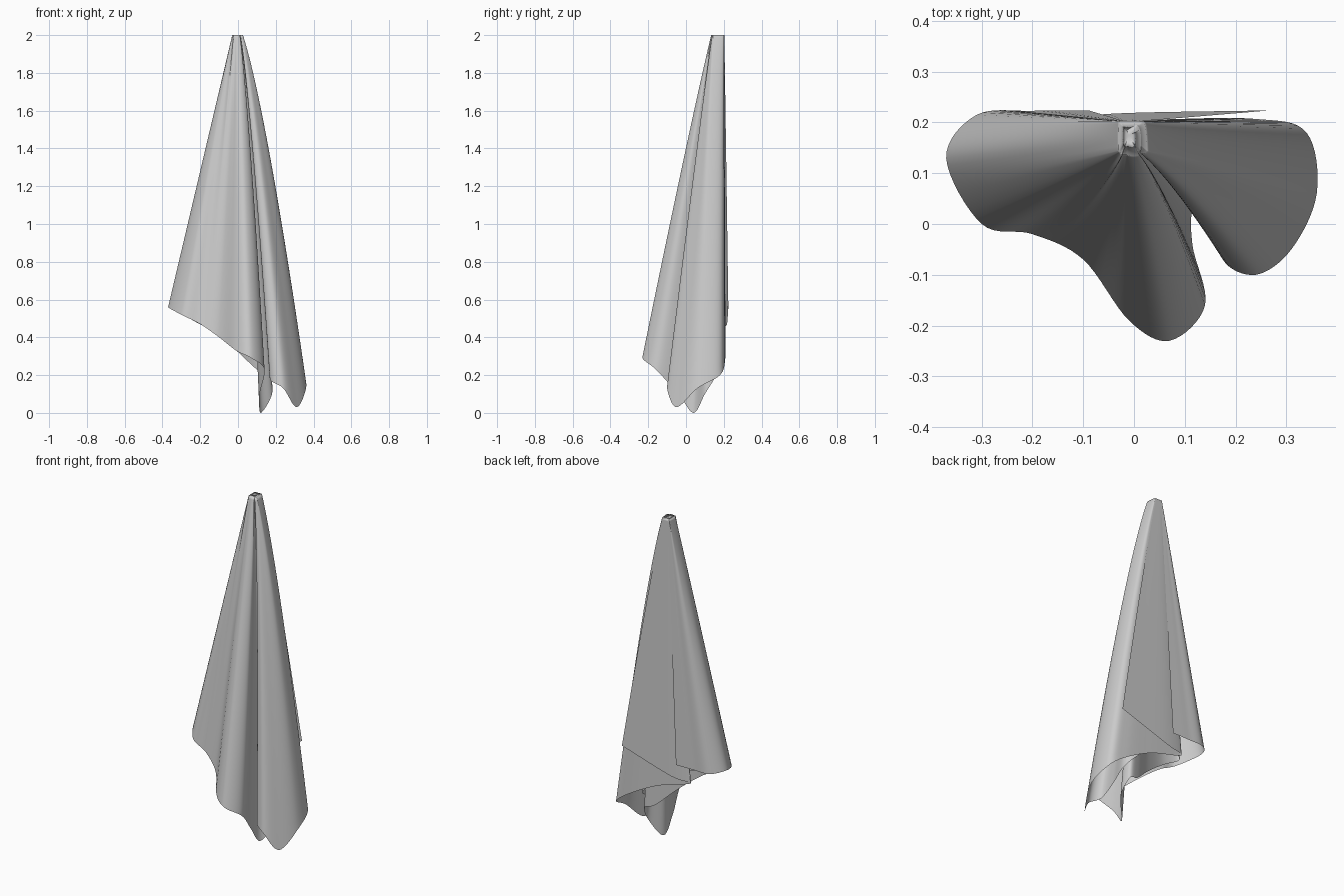
import bpy, bmesh
from mathutils import Vector

cube = bpy.data.objects.get("Cube")
if cube:
    bpy.data.objects.remove(cube, do_unlink=True)

# Plain light cloth colour
mat = bpy.data.materials.new("light_grey_cloth")
mat.use_nodes = True
colour = (0.6, 0.6, 0.6, 1)
mat.diffuse_color = colour
mat.node_tree.nodes["Principled BSDF"].inputs["Base Color"].default_value = colour

# Hem path through the folds: x, y, z, sideways bulge exponent
HEM = [
    (-.09, .224, .55, 1), (-.2, .223, .55, 1), (-.31, .215, .55, 1),
    (-.37, .13, .56, 1), (-.3, .0, .52, 1), (-.2, -.02, .47, 1),
    (-.1, -.07, .4, 1), (-.01, -.19, .33, 1), (.07, -.23, .29, .85),
    (.14, -.16, .23, .75), (.115, -.04, .1, .75), (.12, .04, .0, .75),
    (.18, .1, .1, .75), (.165, .16, .2, .75), (.1, .15, .23, .8),
    (-.02, .1, .34, 1), (-.15, .07, .44, 1), (-.25, .09, .5, 1),
    (-.15, .14, .5, 1), (.0, .17, .44, .9), (.12, .185, .35, .8),
    (.19, .14, .27, .75), (.17, .02, .22, .75), (.175, -.07, .17, .75),
    (.24, -.1, .13, .75), (.31, -.05, .03, .75), (.36, .06, .13, .75),
    (.34, .18, .2, .78), (.24, .207, .28, .85), (.05, .206, .38, .9),
    (-.17, .198, .45, 1), (-.05, .217, .47, 1), (.27, .224, .57, .9),
]
TIP = Vector((-.01, .175, 2))
STEPS, ROWS = 8, 48


def clamp(v, low, high):
    return min(max(v, low), high)


def spline(points, steps):
    """Smooth curve passing through every point."""
    pts = [Vector(p) for p in points]
    pts = [2 * pts[0] - pts[1]] + pts + [2 * pts[-1] - pts[-2]]
    out = []
    for a, b, c, d in zip(pts, pts[1:], pts[2:], pts[3:]):
        for i in range(steps):
            t = i / steps
            out.append(b + (c - a) * t / 2 + (a - b * 2.5 + c * 2 - d / 2) * t ** 2
                       + (b * 3 - c * 3 + d - a) * t ** 3 / 2)
    return out + [pts[-2]]


def drape(p, k):
    """Point on the cloth, k = 1 at the hem and 0 at the hook."""
    x, y, z, bulge = p
    # Back folds gather behind the hook, front folds before it
    top_x = TIP.x + clamp(x * .1, -.01, .01)
    top_y = .147 + .055 * clamp((y - .08) / .12, 0, 1)
    # The valley beside the front fold flattens out higher up
    valley = clamp(1 - abs(x + .16) / .12, 0, 1) if y < .05 else 0
    w = .03 + .97 * k
    return (top_x + (x - top_x) * w ** bulge,
            top_y + (y - top_y) * w ** (.95 - .2 * valley),
            TIP.z + (max(z, 0) - TIP.z) * k)


# Hanging cloth gathered at one point
bm = bmesh.new()
hem = spline(HEM, STEPS)
rows = []
for r in range(ROWS):
    k = (1 - r / (ROWS - 1)) ** 1.3
    rows.append([bm.verts.new(drape(p, k)) for p in hem])
for low, high in zip(rows, rows[1:]):
    for j in range(len(hem) - 1):
        bm.faces.new((low[j], low[j + 1], high[j + 1], high[j]))
tip = bm.verts.new(TIP)
for a, b in zip(rows[-1], rows[-1][1:]):
    bm.faces.new((a, b, tip))

mesh = bpy.data.meshes.new("hanging_cloth")
bm.to_mesh(mesh)
bm.free()
mesh.materials.append(mat)
for face in mesh.polygons:
    face.use_smooth = True
cloth = bpy.data.objects.new("hanging_cloth", mesh)
bpy.context.collection.objects.link(cloth)
